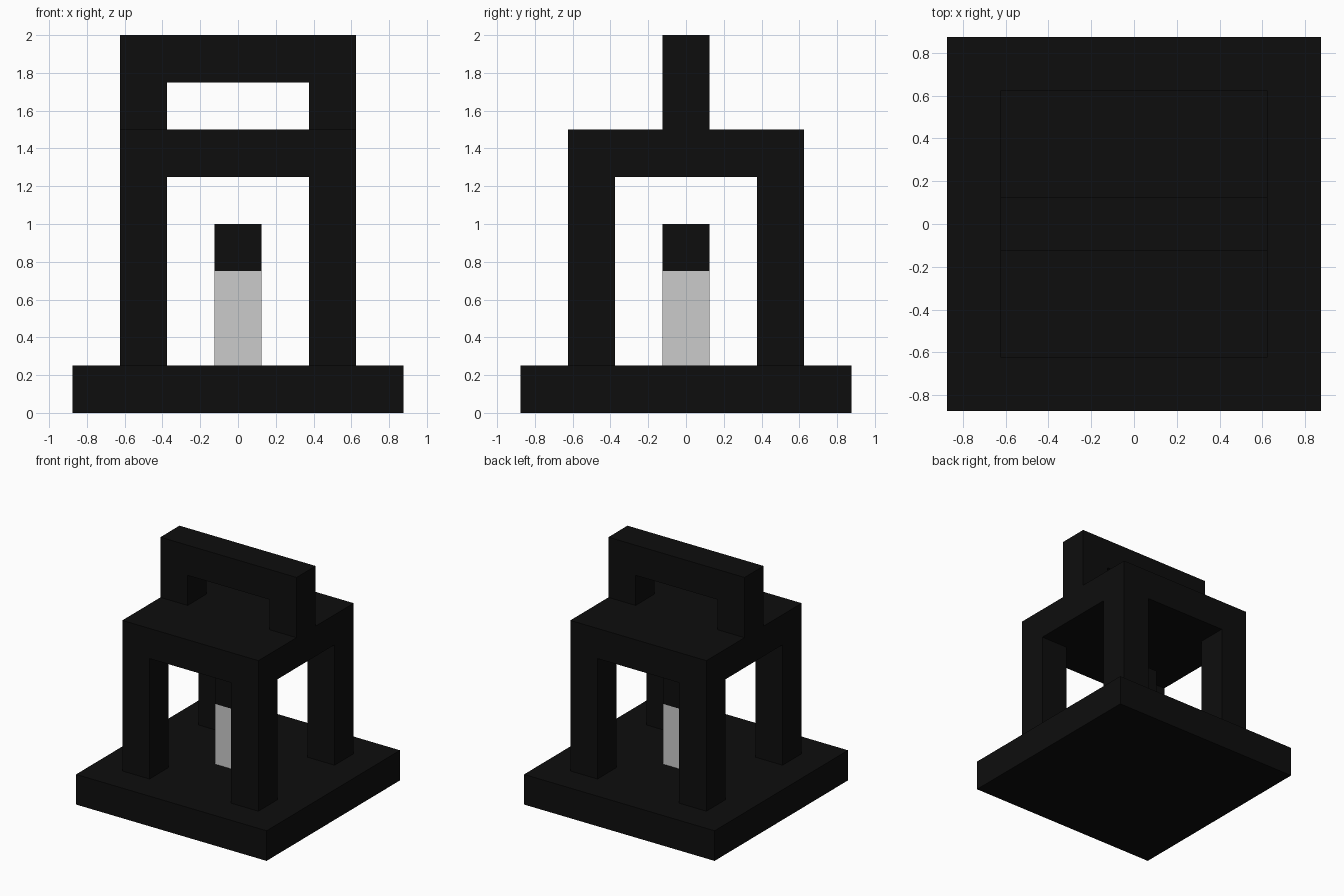
import bpy

if "Cube" in bpy.data.objects:
    bpy.data.objects.remove(bpy.data.objects["Cube"])


def material(name, value):
    m = bpy.data.materials.new(name)
    m.diffuse_color = (value, value, value, 1)
    m.use_nodes = True
    m.node_tree.nodes["Principled BSDF"].inputs["Base Color"].default_value = m.diffuse_color
    return m


black = material("black_iron", 0.0042)
wax = material("pale_grey_wax", 0.6)


def box(name, lo, hi, mat):
    """Axis-aligned box between two corners."""
    bpy.ops.mesh.primitive_cube_add(size=1, location=[(a + b) / 2 for a, b in zip(lo, hi)])
    ob = bpy.context.object
    ob.name = name
    ob.scale = [b - a for a, b in zip(lo, hi)]
    bpy.ops.object.transform_apply(location=False, rotation=False, scale=True)
    ob.data.materials.append(mat)
    return ob


# base and roof slabs
box("base", (-0.875, -0.875, 0), (0.875, 0.875, 0.25), black)
box("roof", (-0.625, -0.625, 1.25), (0.625, 0.625, 1.5), black)

# four corner posts and two handle uprights
for sx, side in ((-1, "left"), (1, "right")):
    x0, x1 = sx * 0.5 - 0.125, sx * 0.5 + 0.125
    for sy, end in ((-1, "front"), (1, "back")):
        box(f"{end}_{side}_post", (x0, sy * 0.5 - 0.125, 0.25), (x1, sy * 0.5 + 0.125, 1.25), black)
    box(f"{side}_handle_upright", (x0, -0.125, 1.5), (x1, 0.125, 1.75), black)

# handle grip
box("handle_grip", (-0.625, -0.125, 1.75), (0.625, 0.125, 2.0), black)

# candle with dark tip
box("candle", (-0.125, -0.125, 0.25), (0.125, 0.125, 0.75), wax)
box("candle_tip", (-0.125, -0.125, 0.75), (0.125, 0.125, 1.0), black)
